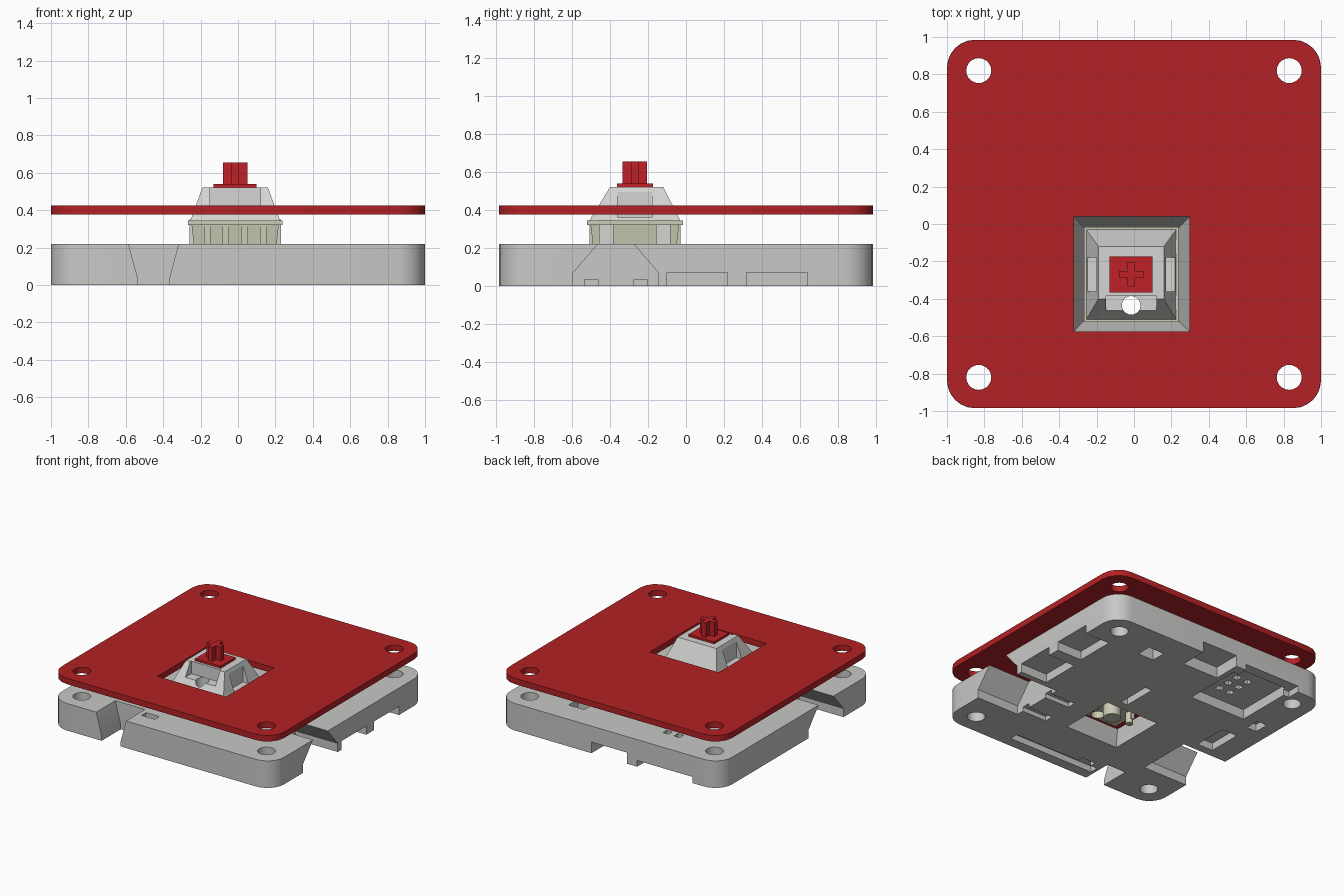
import bpy, bmesh, math

if "Cube" in bpy.data.objects:
    bpy.data.objects.remove(bpy.data.objects["Cube"])

def material(name, rgb):
    m = bpy.data.materials.new(name)
    m.diffuse_color = (*rgb, 1)
    m.use_nodes = True
    m.node_tree.nodes["Principled BSDF"].inputs["Base Color"].default_value = m.diffuse_color
    return m

RED = material("plate_red", (0.45, 0.015, 0.018))
STEM = material("stem_red", (0.52, 0.015, 0.02))
GREY = material("base_grey", (0.58, 0.58, 0.565))
PALE = material("housing_pale_grey", (0.66, 0.66, 0.65))
BEIGE = material("housing_beige", (0.60, 0.60, 0.46))
CX, CY = -0.015, -0.27          # centre of the switch

def loft(name, low, high, mat=None):
    """Solid between two matching point loops."""
    bm = bmesh.new()
    a = [bm.verts.new(p) for p in low]
    b = [bm.verts.new(p) for p in high]
    n = len(a)
    bm.faces.new(a)
    bm.faces.new(b)
    for i in range(n):
        j = (i + 1) % n
        bm.faces.new((a[i], a[j], b[j], b[i]))
    bmesh.ops.recalc_face_normals(bm, faces=bm.faces)
    me = bpy.data.meshes.new(name)
    bm.to_mesh(me)
    bm.free()
    ob = bpy.data.objects.new(name, me)
    bpy.context.collection.objects.link(ob)
    if mat:
        me.materials.append(mat)
    return ob

def prism(name, pts, axis, lo, hi, mat=None):
    def put(p, t):
        q = list(p)
        q.insert(axis, t)
        return q
    return loft(name, [put(p, lo) for p in pts], [put(p, hi) for p in pts], mat)

def rect(x0, x1, y0, y1):
    return [(x0, y0), (x1, y0), (x1, y1), (x0, y1)]

def box(name, x0, x1, y0, y1, z0, z1, mat=None):
    return prism(name, rect(x0, x1, y0, y1), 2, z0, z1, mat)

def taper(name, r0, r1, z0, z1, mat=None):
    return loft(name, [(*p, z0) for p in rect(*r0)], [(*p, z1) for p in rect(*r1)], mat)

def cyl(name, x, y, r, z0, z1, mat=None, n=20):
    pts = [(x + r * math.cos(2 * math.pi * i / n), y + r * math.sin(2 * math.pi * i / n)) for i in range(n)]
    return prism(name, pts, 2, z0, z1, mat)

def rounded(hx, hy, r, n):
    pts = []
    for k, (sx, sy) in enumerate(((1, 1), (-1, 1), (-1, -1), (1, -1))):
        for i in range(n + 1):
            a = math.pi / 2 * (k + i / n)
            pts.append((sx * (hx - r) + r * math.cos(a), sy * (hy - r) + r * math.sin(a)))
    return pts

def carve(ob, cutters):
    for c in cutters:
        m = ob.modifiers.new("cut", 'BOOLEAN')
        m.operation, m.solver, m.object = 'DIFFERENCE', 'EXACT', c
    dg = bpy.context.evaluated_depsgraph_get()
    dg.update()
    me = bpy.data.meshes.new_from_object(ob.evaluated_get(dg))
    ob.modifiers.clear()
    ob.data = me
    me.materials.clear()
    me.materials.append(ob_mat[ob.name])
    for p in me.polygons:
        p.material_index = 0
    for c in cutters:
        bpy.data.objects.remove(c)

def smooth(ob):
    bpy.ops.object.select_all(action='DESELECT')
    ob.select_set(True)
    bpy.context.view_layer.objects.active = ob
    bpy.ops.object.shade_smooth_by_angle()

ob_mat = {"top_plate": RED, "base": GREY, "upper_housing": PALE, "lower_housing": BEIGE}

def corner_holes(z0, z1):
    return [cyl("hole", 0.83 * sx, 0.82 * sy, 0.067, z0, z1) for sx in (-1, 1) for sy in (-1, 1)]

# Red top plate with corner holes and square window
plate = prism("top_plate", rounded(1, 0.985, 0.15, 4), 2, 0.377, 0.425, RED)
carve(plate, corner_holes(0.3, 0.5) + [box("window", -0.322, 0.297, -0.575, 0.04, 0.3, 0.5)])
smooth(plate)

# Grey base: corner holes and tapered well under the switch
base = prism("base", rounded(1, 0.985, 0.15, 6), 2, 0, 0.22, GREY)
cuts = corner_holes(-0.1, 0.3)
cuts.append(taper("well", (-0.245, 0.215, -0.495, -0.045), (-0.335, 0.31, -0.587, 0.053), -0.02, 0.24))
# Side channels that narrow towards the top
channel = [(-0.595, -0.05), (-0.595, 0.07), (-0.43, 0.26), (-0.309, 0.26), (-0.147, 0.07), (-0.147, -0.05)]
cuts.append(prism("channel", channel, 0, 0.62, 1.1))
cuts.append(prism("channel", channel, 0, -1.1, -0.6))
# Front notch that widens towards the top
notch = [(-0.537, -0.05), (-0.537, 0.04), (-0.596, 0.26), (-0.307, 0.26), (-0.366, 0.04), (-0.366, -0.05)]
cuts.append(prism("notch", notch, 1, -1.1, -0.74))
# Component pockets: x0, x1, y0, y1, depth
for x0, x1, y0, y1, d in ((0.76, 1.1, -0.1, 0.22, 0.07), (0.78, 1.1, 0.32, 0.64, 0.07),
                          (0.37, 0.51, 0.66, 0.78, 0.3), (-0.28, -0.16, -0.84, -0.78, 0.3),
                          (-0.16, 0.16, 0.76, 1.1, 0.09), (-0.70, -0.20, 0.42, 0.90, 0.08),
                          (-0.75, -0.25, 0.88, 1.1, 0.05), (0.09, 0.15, 0.03, 0.31, 0.06),
                          (-0.82, -0.68, -0.08, 0.20, 0.06), (-0.89, -0.80, 0.34, 0.46, 0.06),
                          (-0.34, 0.43, -0.90, -0.83, 0.05), (0.4, 0.65, -0.535, -0.465, 0.035),
                          (0.4, 0.65, -0.275, -0.205, 0.035)):
    cuts.append(box("pocket", x0, x1, y0, y1, -0.05, d))
# Cluster of small header holes
for i in range(3):
    for j in range(3):
        if (i, j) != (2, 2):
            x, y = -0.46 + 0.1 * i, 0.55 + 0.1 * j
            cuts.append(box("pin_hole", x - 0.025, x + 0.025, y - 0.025, y + 0.025, 0.04, 0.3))
carve(base, cuts)
smooth(base)

# Switch: lower housing, rim, posts and contact pins
def around(hx, hy):
    return (CX - hx, CX + hx, CY - hy, CY + hy)

def light_hole():
    return cyl("light_hole", CX, CY - 0.165, 0.05, 0.0, 0.6)

lower = taper("lower_housing", around(0.215, 0.215), around(0.233, 0.233), 0.16, 0.322, BEIGE)
carve(lower, [light_hole()])
box("housing_rim", CX - 0.253, CX + 0.253, CY - 0.253, CY + 0.253, 0.322, 0.345, BEIGE)
rim = bpy.data.objects["housing_rim"]
ob_mat["housing_rim"] = BEIGE
carve(rim, [light_hole()])
smooth(cyl("centre_post", CX, CY, 0.066, 0.06, 0.16, BEIGE))
for s in (-1, 1):
    smooth(cyl("side_post", CX + s * 0.166, CY, 0.028, 0.07, 0.16, BEIGE))
box("contact_pin", CX - 0.14, CX - 0.11, CY + 0.08, CY + 0.09, 0.06, 0.16, PALE)
box("contact_pin", CX + 0.07, CX + 0.10, CY + 0.16, CY + 0.17, 0.06, 0.16, PALE)

# Clips on the left and right, ribs on front and back
for s in (-1, 1):
    for dy in (-0.15, 0.15):
        x = CX + s * 0.232
        box("side_clip", x - 0.012, x + 0.012, CY + dy - 0.038, CY + dy + 0.038, 0.215, 0.35, PALE)
        box("clip_top", x - s * 0.04 - 0.02, x - s * 0.04 + 0.02, CY + dy - 0.045, CY + dy + 0.045, 0.34, 0.39, PALE)
    for dx in (-0.15, -0.05, 0.05, 0.15):
        y = CY + s * 0.228
        box("lower_rib", CX + dx - 0.018, CX + dx + 0.018, y - 0.012, y + 0.012, 0.215, 0.323, BEIGE)

# Upper housing: two sloped tiers with a front recess
upper = loft("upper_housing", [(*p, 0.344) for p in rect(*around(0.24, 0.24))],
             [(*p, 0.522) for p in rect(CX - 0.175, CX + 0.175, CY - 0.13, CY + 0.15)], PALE)
carve(upper, [box("recess", CX - 0.135, CX + 0.135, -0.6, CY - 0.115, 0.42, 0.6), light_hole(),
              box("side_groove", CX + 0.185, CX + 0.3, CY - 0.09, CY + 0.09, 0.36, 0.6),
              box("side_groove", CX - 0.3, CX - 0.185, CY - 0.09, CY + 0.09, 0.36, 0.6)])

# Red stem: shoulder, block and cross
box("stem_shoulder", CX - 0.115, CX + 0.115, CY - 0.095, CY + 0.095, 0.515, 0.54, STEM)
box("stem_bar_x", CX - 0.065, CX + 0.065, CY - 0.02, CY + 0.02, 0.535, 0.655, STEM)
box("stem_bar_y", CX - 0.02, CX + 0.02, CY - 0.065, CY + 0.065, 0.535, 0.655, STEM)
